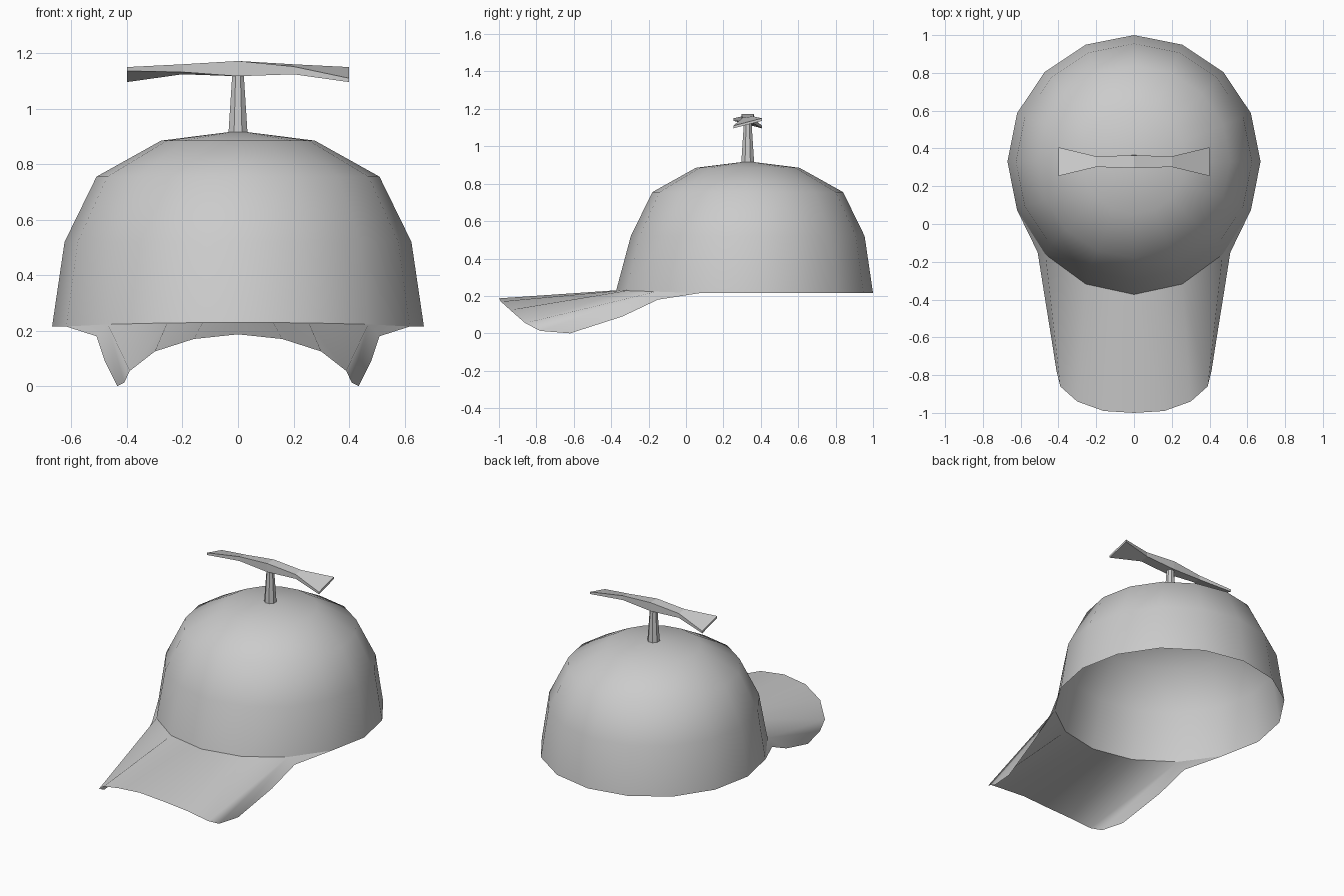
import bpy
from math import cos, sin, pi

cube = bpy.data.objects.get("Cube")
if cube:
    bpy.data.objects.remove(cube, do_unlink=True)

gray = bpy.data.materials.new("plain_gray")
gray.use_nodes = True
gray.diffuse_color = (0.6, 0.6, 0.6, 1)
gray.node_tree.nodes["Principled BSDF"].inputs["Base Color"].default_value = (0.6, 0.6, 0.6, 1)

CENTER_Y = 0.33


def make(name, verts, faces, smooth):
    mesh = bpy.data.meshes.new(name)
    mesh.from_pydata(verts, [], faces)
    mesh.materials.append(gray)
    mesh.polygons.foreach_set("use_smooth", [smooth] * len(faces))
    mesh.update()
    obj = bpy.data.objects.new(name, mesh)
    bpy.context.collection.objects.link(obj)
    return obj


def lathe(name, profile, sides, smooth, turn=0.0, adjust=None):
    """Rings of (radius, height) from bottom to top, closed by a fan at the top."""
    verts = []
    for r, z in profile:
        for i in range(sides):
            a = 2 * pi * (i + turn) / sides
            verts.append((r * cos(a), CENTER_Y + r * sin(a), z))
    if adjust:
        verts[:sides] = [adjust(v) for v in verts[:sides]]
    faces = []
    for k in range(len(profile) - 1):
        for i in range(sides):
            j = (i + 1) % sides
            faces.append((k * sides + i, k * sides + j, (k + 1) * sides + j, (k + 1) * sides + i))
    return verts, faces, sides


# Crown: open dome whose front rim is pulled slightly forward and up
def pull_front(v):
    t = max(0.0, (CENTER_Y - v[1]) / 0.67 - 0.38) / 0.62
    return (v[0] * (1 - 0.04 * t * (1 - t)), v[1] - 0.033 * t, v[2] + 0.015 * t)


DOME = [(0.67, 0.215), (0.625, 0.52), (0.51, 0.755), (0.277, 0.885)]
verts, faces, n = lathe("crown", DOME, 16, True, adjust=pull_front)
rim = verts[:n]
top = len(verts)
verts.append((0, CENTER_Y, 0.92))
faces += [(top - n + i, top - n + (i + 1) % n, top) for i in range(n)]
make("crown", verts, faces, True)

# Brim: one half between the rim and the curved outer edge, then mirrored
c0, c2, c3, c4 = rim[12], rim[13], rim[14], rim[15]
c1 = tuple((a + b) / 2 for a, b in zip(c0, c2))
outer = [(0, -1, 0.187), (0.16, -0.99, 0.17), (0.30, -0.94, 0.125), (0.39, -0.86, 0.055),
         (0.41, -0.78, 0.013), (0.435, -0.62, 0.0), (0.48, -0.34, 0.09), (0.51, -0.15, 0.18)]
half = [c0, c1, c2, c3, c4] + outer
faces = [(i, i + 5, i + 6, i + 1) for i in range(3)]
faces += [(3, i, i + 1) for i in range(8, 12)] + [(3, 12, 4)]
brim = make("brim", half, faces, True)
mirror = brim.modifiers.new("mirror", 'MIRROR')
mirror.merge_threshold = 0.001

# Stem: tapered octagonal post
verts, faces, n = lathe("stem", [(0.038, 0.90), (0.022, 1.13)], 8, False, turn=0.5)
faces.append(tuple(range(n, 2 * n)))
make("stem", verts, faces, False)

# Propeller: sections of (x, half width, front top, back top, thickness), blades twisted opposite ways
right = [(0.2, 0.028, 1.152, 1.16, 0.028), (0.4, 0.076, 1.11, 1.15, 0.014)]
left = [(-x, w, back, front, t) for x, w, front, back, t in reversed(right)]
sections = left + [(0, 0.034, 1.172, 1.172, 0.055)] + right
verts, faces = [], []
for x, w, front, back, t in sections:
    y0, y1 = CENTER_Y - w, CENTER_Y + w
    verts += [(x, y0, front - t), (x, y1, back - t), (x, y1, back), (x, y0, front)]
for k in range(len(sections) - 1):
    for i in range(4):
        j = (i + 1) % 4
        faces.append((4 * k + i, 4 * k + 4 + i, 4 * k + 4 + j, 4 * k + j))
last = 4 * (len(sections) - 1)
faces += [(0, 1, 2, 3), (last + 3, last + 2, last + 1, last)]
propeller = make("propeller", verts, faces, False)

# Consistent outward normals on the closed propeller
import bmesh
bm = bmesh.new()
bm.from_mesh(propeller.data)
bmesh.ops.recalc_face_normals(bm, faces=bm.faces)
bm.to_mesh(propeller.data)
bm.free()
